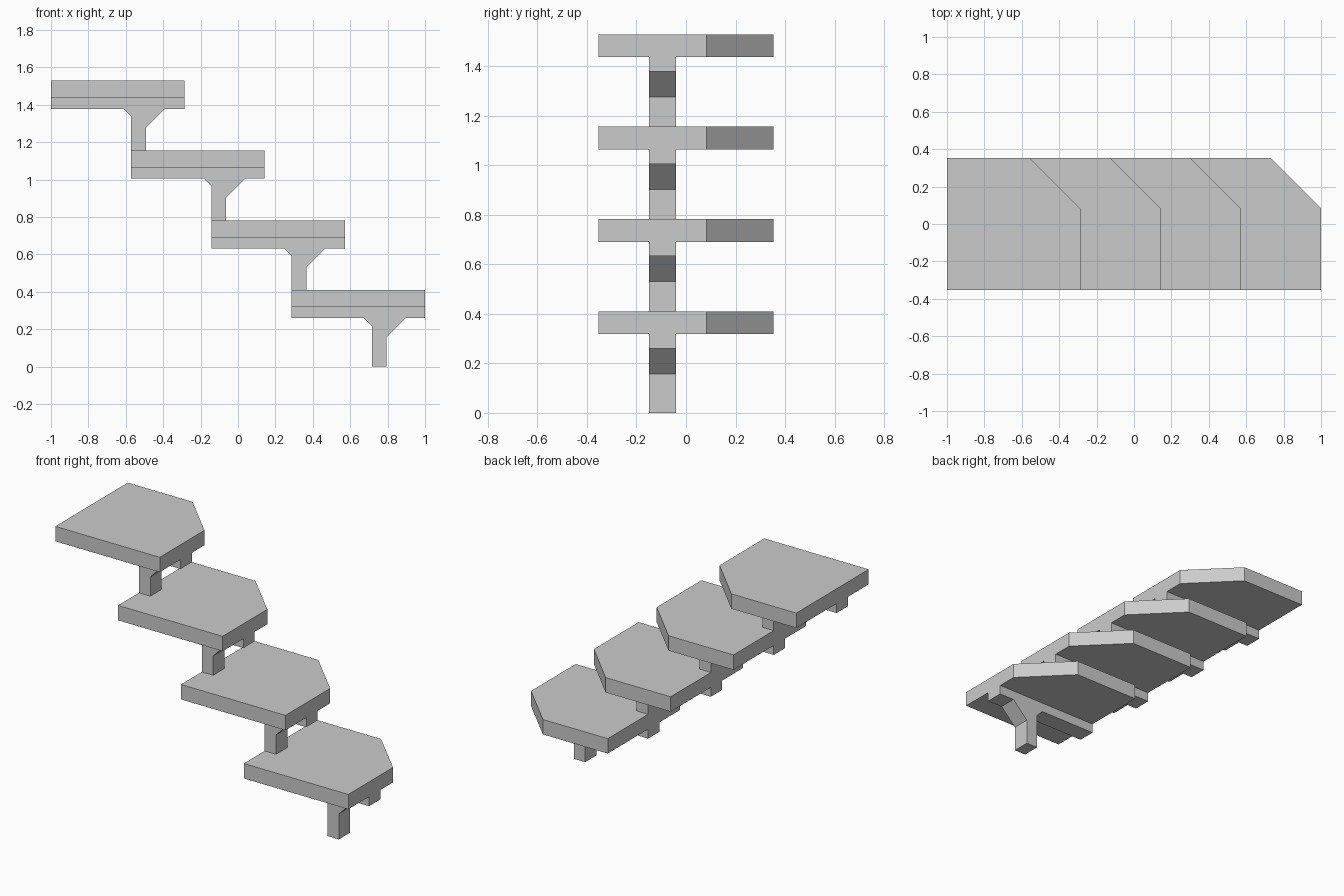
import bpy
import bmesh
from mathutils import Vector

cube = bpy.data.objects.get("Cube")
if cube:
    bpy.data.objects.remove(cube, do_unlink=True)

grey = bpy.data.materials.new("light_grey")
grey.use_nodes = True
grey.diffuse_color = (0.6, 0.6, 0.6, 1)
grey.node_tree.nodes["Principled BSDF"].inputs["Base Color"].default_value = grey.diffuse_color


def prism(name, outline, depth, location):
    """Extrude a flat 3D outline along the depth vector."""
    bm = bmesh.new()
    face = bm.faces.new([bm.verts.new(p) for p in outline])
    result = bmesh.ops.extrude_face_region(bm, geom=[face], use_keep_orig=True)
    moved = [g for g in result["geom"] if isinstance(g, bmesh.types.BMVert)]
    bmesh.ops.translate(bm, verts=moved, vec=Vector(depth))
    bmesh.ops.recalc_face_normals(bm, faces=bm.faces[:])
    mesh = bpy.data.meshes.new(name)
    bm.to_mesh(mesh)
    bm.free()
    mesh.materials.append(grey)
    obj = bpy.data.objects.new(name, mesh)
    obj.location = location
    bpy.context.collection.objects.link(obj)
    return obj


STEPS = 4
RUN, RISE = 0.429, 0.373
WIDTH, HALF = 0.713, 0.353
CUT = 0.27
BEAM_Z, SLAB_Z, TOP_Z = 0.26, 0.318, 0.41
POST_L, POST_R = RUN, RUN + 0.078

# Tread plan with one clipped back corner
tread = [(0, -HALF, 0), (WIDTH, -HALF, 0), (WIDTH, HALF - CUT, 0),
         (WIDTH - CUT, HALF, 0), (0, HALF, 0)]

# Side profile of the post, its two braces and the beam under the tread
support = [(POST_L, 0, 0), (POST_R, 0, 0), (POST_R, 0, 0.157),
           (POST_R + 0.103, 0, BEAM_Z), (WIDTH, 0, BEAM_Z), (WIDTH, 0, SLAB_Z),
           (0, 0, SLAB_Z), (0, 0, BEAM_Z), (POST_L - 0.042, 0, BEAM_Z),
           (POST_L, 0, 0.218)]

for i in range(STEPS):
    x = 1 - WIDTH - i * RUN
    z = i * RISE
    prism(f"tread_{i + 1}", tread, (0, 0, TOP_Z - SLAB_Z), (x, 0, z + SLAB_Z))
    # Lower end of each upper post stands on the tread beneath it
    post = prism(f"support_{i + 1}", support, (0, 0.11, 0), (x, -0.15, z))
    if i:
        for v in post.data.vertices:
            if v.co.z < 0.01:
                v.co.z = TOP_Z - RISE
